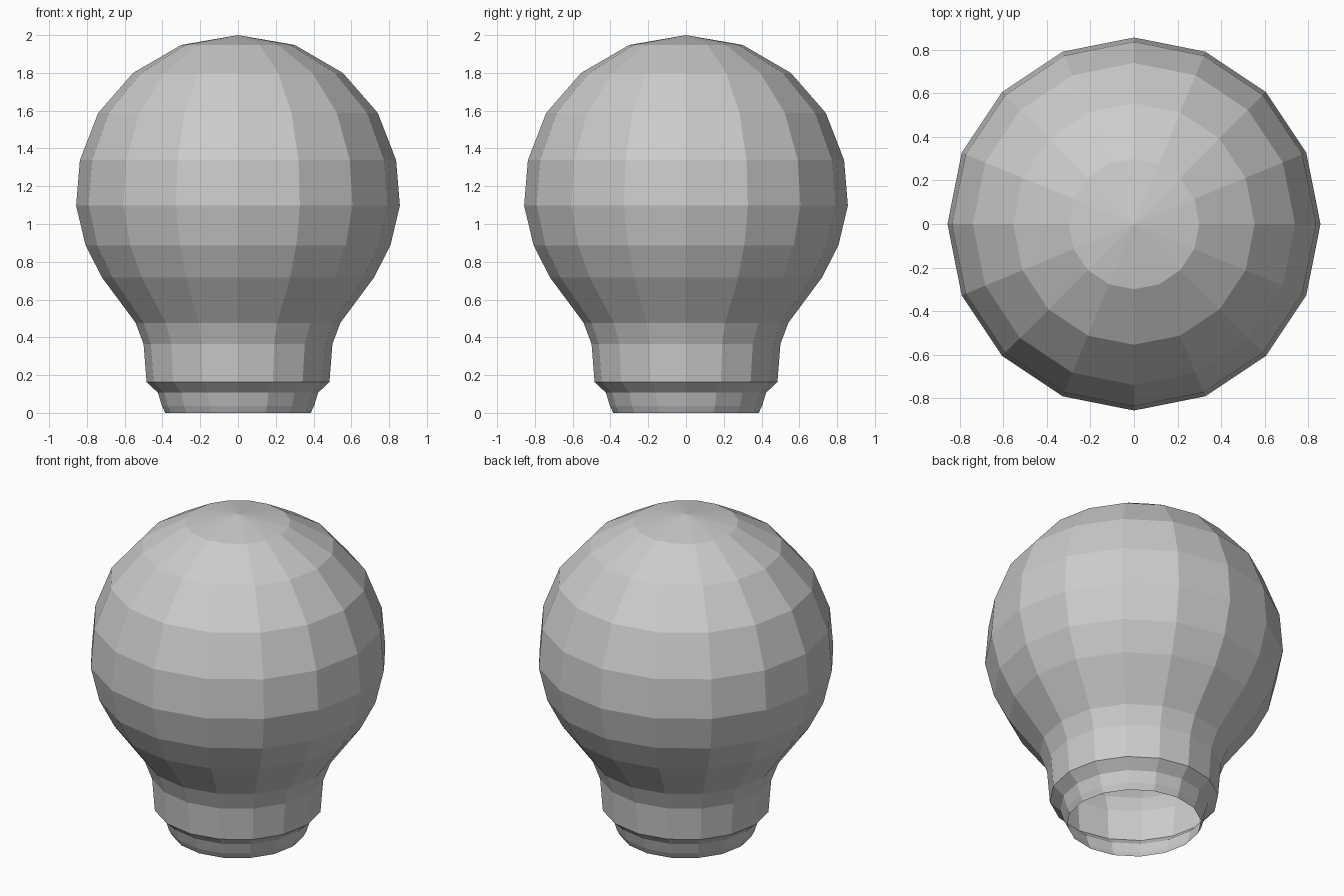
import bpy, bmesh
from math import cos, sin, pi

if "Cube" in bpy.data.objects:
    bpy.data.objects.remove(bpy.data.objects["Cube"])

SIDES = 16


def lathe(name, profile, tip_z):
    """Revolve (radius, z) rings around z, closed by a fan at the tip, open below."""
    bm = bmesh.new()
    rings = [[bm.verts.new((r * cos(2 * pi * i / SIDES), r * sin(2 * pi * i / SIDES), z))
              for i in range(SIDES)] for r, z in profile]
    for low, high in zip(rings, rings[1:]):
        for i in range(SIDES):
            j = (i + 1) % SIDES
            bm.faces.new((low[i], low[j], high[j], high[i]))
    tip = bm.verts.new((0, 0, tip_z))
    for i in range(SIDES):
        bm.faces.new((rings[-1][i], rings[-1][(i + 1) % SIDES], tip))
    mesh = bpy.data.meshes.new(name)
    bm.to_mesh(mesh)
    bm.free()
    obj = bpy.data.objects.new(name, mesh)
    bpy.context.collection.objects.link(obj)
    return obj


# Open foot, stepped collar, neck, then the round globe
profile = [
    (0.385, 0.0), (0.403, 0.037), (0.424, 0.107),
    (0.484, 0.163), (0.50, 0.365), (0.542, 0.477),
    (0.72, 0.717), (0.807, 0.887), (0.857, 1.097), (0.837, 1.338),
    (0.74, 1.588), (0.555, 1.80), (0.30, 1.948),
]
lathe("bulb_shell", profile, 2.0)
